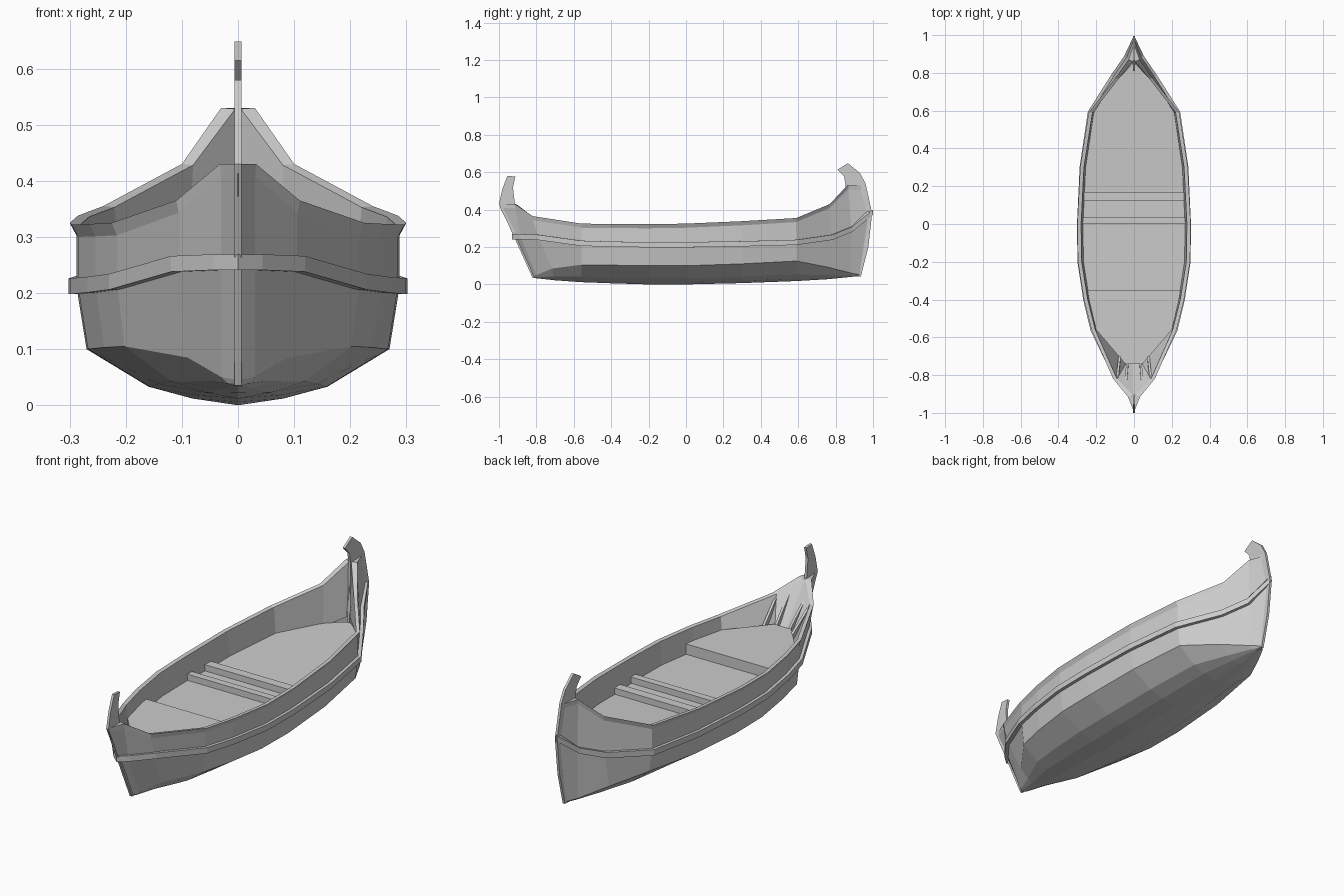
import bpy, bmesh
from mathutils import Vector

if "Cube" in bpy.data.objects:
    bpy.data.objects.remove(bpy.data.objects["Cube"])

S = [-.56, -.4, -.2, 0, .3, .59]            # midbody stations
G = [.225, .265, .297, .30, .285, .24]      # gunwale half widths


def level(bow, factor, zs, stern):
    """One lengthwise line of the half hull, bow to stern."""
    mid = [(g * factor, y, z) for g, y, z in zip(G, S, zs)]
    return [Vector(p) for p in bow + mid + stern]


def make(name, bm, mirror=False):
    bmesh.ops.remove_doubles(bm, verts=bm.verts, dist=.0005)
    bmesh.ops.recalc_face_normals(bm, faces=bm.faces)
    me = bpy.data.meshes.new(name)
    bm.to_mesh(me)
    bm.free()
    ob = bpy.data.objects.new(name, me)
    bpy.context.collection.objects.link(ob)
    if mirror:
        m = ob.modifiers.new("Mirror", 'MIRROR')
        m.use_clip = True
    return ob


def loft(name, rows, closed=False):
    bm = bmesh.new()
    vs = [[bm.verts.new(p) for p in r] for r in rows]
    if closed:
        vs.append(vs[0])
    for a, b in zip(vs, vs[1:]):
        for i in range(len(a) - 1):
            bm.faces.new((a[i], a[i + 1], b[i + 1], b[i]))
    return make(name, bm, True)


def prism(name, pts, offset):
    """Extrude a flat outline by an offset vector."""
    bm = bmesh.new()
    f = bm.faces.new([bm.verts.new(p) for p in pts])
    ext = bmesh.ops.extrude_face_region(bm, geom=[f])
    bmesh.ops.translate(bm, vec=offset,
                        verts=[g for g in ext['geom'] if isinstance(g, bmesh.types.BMVert)])
    return make(name, bm)


# Main hull lines
keel = level([(0, -.81, .035), (0, -.80, .033), (0, -.70, .022)], 0,
             [.012, .006, 0, 0, .007, .018],
             [(0, .76, .028), (0, .88, .04), (0, .93, .045)])
chine = level([(0, -.82, .045), (.03, -.80, .05), (.09, -.715, .085)], .9,
              [.105, .103, .10, .10, .11, .125],
              [(.12, .76, .092), (.04, .885, .06), (0, .935, .05)])
strake = level([(0, -.915, .255), (.03, -.885, .255), (.105, -.79, .252)], .96,
               [.22, .215, .212, .212, .217, .225],
               [(.11, .78, .252), (.038, .885, .295), (0, .985, .385)])
rim = level([(0, -.995, .43), (.032, -.915, .43), (.11, -.82, .365)], 1,
            [.325, .323, .322, .325, .338, .355],
            [(.10, .77, .43), (.03, .87, .53), (0, .955, .53)])


def blend(a, b, tx, tz):
    return [Vector((p.x + (q.x - p.x) * tx, p.y + (q.y - p.y) * tx, p.z + (q.z - p.z) * tz))
            for p, q in zip(a, b)]


def inset(line, lo, hi, dz=0):
    """Inner side of the planking, stopped short of the stem posts."""
    out = []
    for p in line:
        y = min(max(p.y, lo), hi)
        x = max(p.x - .02, 0) * (1 if y == p.y else .5)
        out.append(Vector((x, y, p.z + dz)))
    return out


under_rim = [Vector((p.x * .96, p.y * .998, p.z - .022)) for p in rim]
inner_rim = inset(rim, -.905, .86, -.002)
inner_low = inset(strake, -.74, .845, -.03)
loft("hull", [keel, blend(keel, chine, .3, .12), blend(keel, chine, .59, .33), chine,
              strake, under_rim, rim, inner_rim, inner_low])


# Rubbing strake around the outside
def band(dx, dz):
    out = []
    for p in strake:
        end = p.x == 0
        out.append(Vector((0 if end else p.x + dx,
                           p.y + (dx if p.y > 0 else -dx) * (1 if end else .3), p.z + dz)))
    return out


loft("rubbing_strake", [band(-.008, -.014), band(.014, -.014), band(.014, .014), band(-.008, .014)], True)


# Floor boards, front platform and thwarts
def half_width(y):
    for a, b in zip(inner_low, inner_low[1:]):
        if a.y <= y <= b.y and b.y > a.y:
            return a.x + (b.x - a.x) * (y - a.y) / (b.y - a.y) + .004
    return .004


def deck(name, y0, y1, z0, z1, thick):
    ys = [y0] + [y for y in S + [.78] if y0 < y < y1] + [y1]
    right = [Vector((half_width(y), y, z0 + (z1 - z0) * (y - y0) / (y1 - y0))) for y in ys]
    left = [Vector((-p.x, p.y, p.z)) for p in reversed(right)]
    prism(name, right + left, (0, 0, -thick))


deck("front_platform", -.74, -.35, .26, .26, .06)
deck("floor_middle", -.35, .17, .21, .21, .02)
deck("floor_rear", .17, .845, .21, .24, .02)
deck("thwart_front", 0, .035, .24, .24, .04)
deck("thwart_rear", .125, .17, .24, .24, .04)

# Stem posts with curled heads, as (y, z) outlines
T = .006
bow_post = [(-.82, .035), (-.92, .255), (-1, .43), (-.982, .51), (-.955, .58), (-.912, .577),
            (-.925, .52), (-.915, .43), (-.89, .40), (-.74, .22), (-.74, .03)]
stern_post = [(.935, .043), (.975, .2), (.995, .38), (.96, .54), (.93, .595), (.866, .648),
              (.81, .614), (.845, .577), (.853, .53), (.845, .22), (.845, .04)]
for name, outline in (("bow_post", bow_post), ("stern_post", stern_post)):
    prism(name, [Vector((-T, y, z)) for y, z in outline], (2 * T, 0, 0))

# Bow ribs lying against the inner planking
for i, (a, b) in enumerate([((.035, -.73, .25), (.045, -.865, .385)),
                            ((.075, -.69, .25), (.088, -.81, .35))]):
    for s, side in ((1, "right"), (-1, "left")):
        p, q = (Vector((s * v[0], v[1], v[2])) for v in (a, b))
        w = Vector((.006, 0, 0))
        prism(f"bow_rib_{side}_{i + 1}", [p - w, p + w, q + w, q - w], (0, -.012, -.02))
